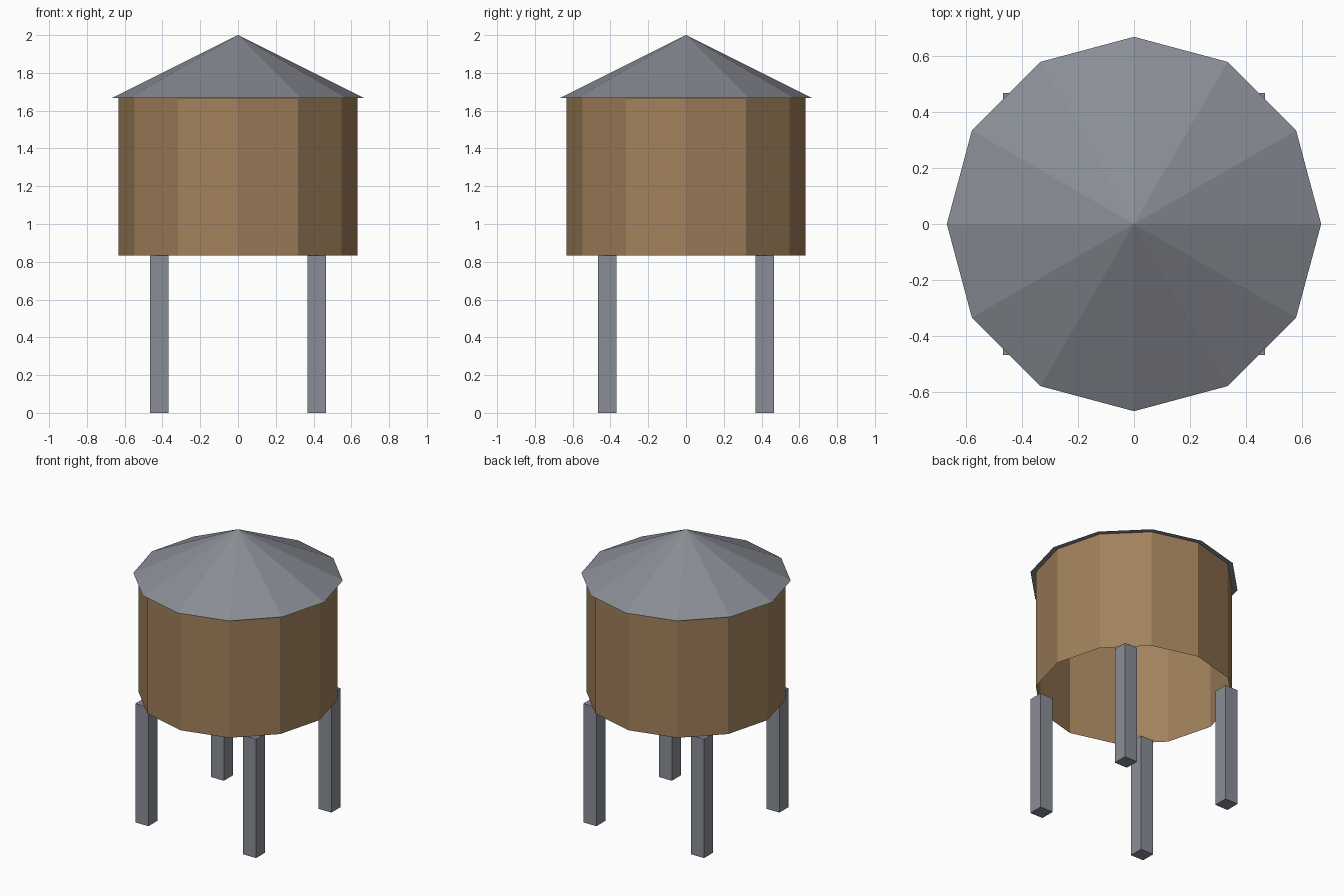
import bpy, bmesh, math
from mathutils import Matrix

if "Cube" in bpy.data.objects:
    bpy.data.objects.remove(bpy.data.objects["Cube"])


def material(name, r, g, b):
    m = bpy.data.materials.new(name)
    m.diffuse_color = (*[(c / 255) ** 2.2 for c in (r, g, b)], 1)
    m.use_nodes = True
    m.node_tree.nodes["Principled BSDF"].inputs["Base Color"].default_value = m.diffuse_color
    return m


wood = material("brown wood", 160, 128, 92)
metal = material("grey metal", 136, 140, 148)


def finish(name, bm, mat):
    bmesh.ops.recalc_face_normals(bm, faces=bm.faces)
    mesh = bpy.data.meshes.new(name)
    bm.to_mesh(mesh)
    bm.free()
    mesh.materials.append(mat)
    ob = bpy.data.objects.new(name, mesh)
    bpy.context.collection.objects.link(ob)
    return ob


def cone(name, r1, r2, z0, z1, capped, mat):
    """Twelve-sided cone or tube with corners on the x and y axes."""
    bm = bmesh.new()
    bmesh.ops.create_cone(bm, cap_ends=capped, segments=12, radius1=r1, radius2=r2,
                          depth=z1 - z0,
                          matrix=Matrix.Translation((0, 0, (z0 + z1) / 2)))
    bmesh.ops.remove_doubles(bm, verts=bm.verts, dist=1e-4)
    return finish(name, bm, mat)


LEG_TOP, EAVE, PEAK = 0.833, 1.667, 2.0

# Tank wall, open underneath
cone("tank", 0.633, 0.633, LEG_TOP, EAVE, False, wood)

# Conical roof with a small overhang
cone("roof", 0.667, 0.0, EAVE, PEAK, True, metal)

# Four square legs
for sx, side in ((-1, "left"), (1, "right")):
    for sy, end in ((-1, "front"), (1, "back")):
        bm = bmesh.new()
        bmesh.ops.create_cube(
            bm, size=1,
            matrix=Matrix.Translation((sx * 0.417, sy * 0.417, LEG_TOP / 2))
            @ Matrix.Diagonal((0.1, 0.1, LEG_TOP, 1)))
        finish(f"{end}_{side}_leg", bm, metal)
